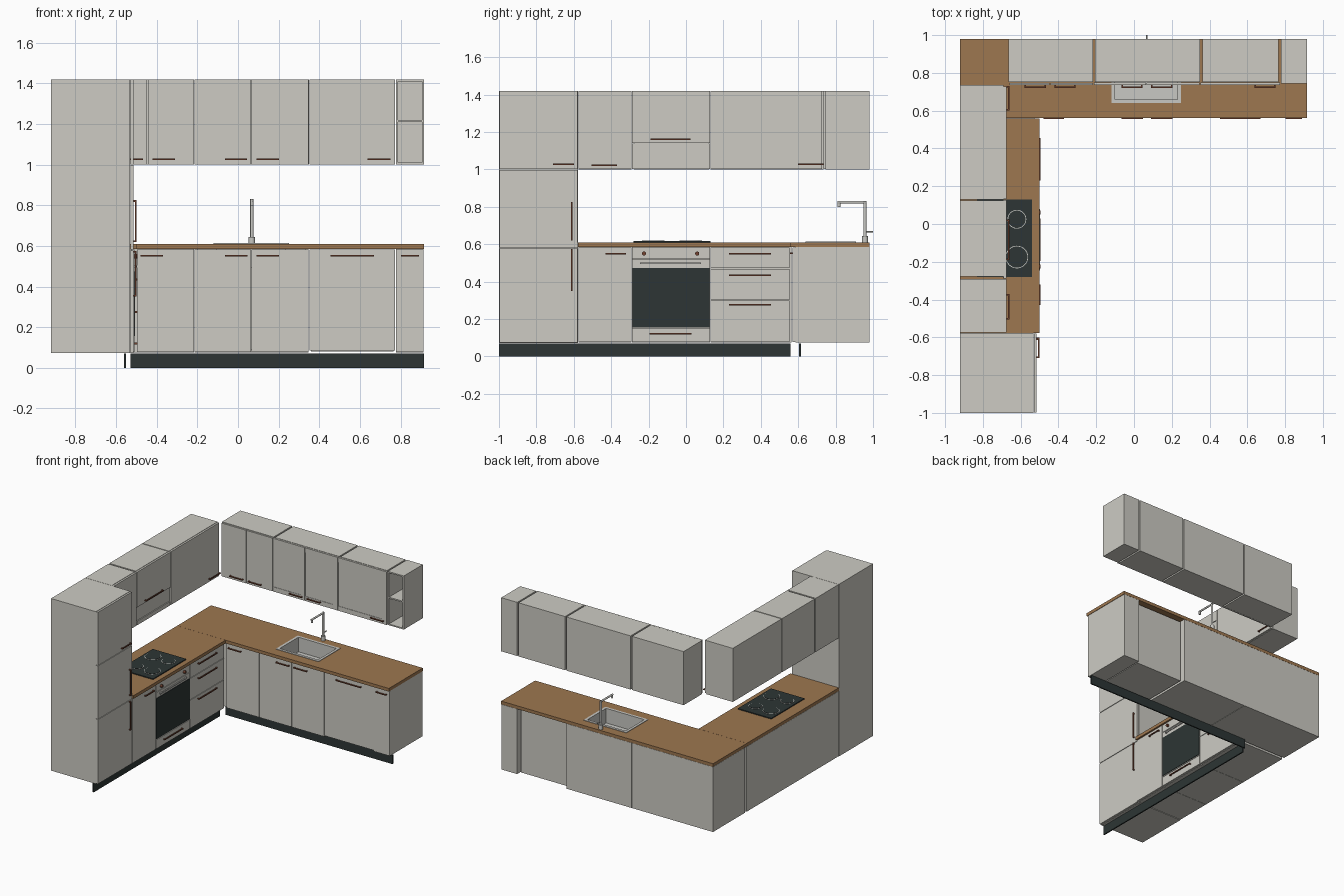
import bpy, bmesh, math
from mathutils import Vector

if "Cube" in bpy.data.objects:
    bpy.data.objects.remove(bpy.data.objects["Cube"])


def material(name, rgb):
    m = bpy.data.materials.new(name)
    m.diffuse_color = (*rgb, 1)
    m.use_nodes = True
    m.node_tree.nodes["Principled BSDF"].inputs["Base Color"].default_value = m.diffuse_color
    return m


CREAM = material("cabinet cream", (0.61, 0.60, 0.55))
WOOD = material("worktop wood", (0.34, 0.185, 0.08))
DARK = material("dark glass", (0.026, 0.036, 0.035))
BROWN = material("handle brown", (0.17, 0.055, 0.03))
STEEL = material("steel", (0.58, 0.58, 0.55))


def finish(name, bm, mat):
    bmesh.ops.recalc_face_normals(bm, faces=bm.faces)
    me = bpy.data.meshes.new(name)
    bm.to_mesh(me)
    bm.free()
    me.materials.append(mat)
    ob = bpy.data.objects.new(name, me)
    bpy.context.collection.objects.link(ob)
    return ob


def boxes(name, mat, *spans):
    """One object from boxes given as (x0, x1, y0, y1, z0, z1)."""
    bm = bmesh.new()
    for x0, x1, y0, y1, z0, z1 in spans:
        vs = bmesh.ops.create_cube(bm, size=1)["verts"]
        for v in vs:
            v.co = Vector(((x0 + x1) / 2 + v.co.x * (x1 - x0),
                           (y0 + y1) / 2 + v.co.y * (y1 - y0),
                           (z0 + z1) / 2 + v.co.z * (z1 - z0)))
    return finish(name, bm, mat)


def tube(name, mat, a, b, r, sides=16):
    """Cylinder from point a to point b."""
    a, b = Vector(a), Vector(b)
    bm = bmesh.new()
    bmesh.ops.create_cone(bm, cap_ends=True, segments=sides, radius1=r, radius2=r, depth=(b - a).length)
    rot = Vector((0, 0, 1)).rotation_difference(b - a).to_matrix()
    for v in bm.verts:
        v.co = rot @ v.co + (a + b) / 2
    for f in bm.faces:
        f.smooth = len(f.verts) == 4
    return finish(name, bm, mat)


def place(run, u0, u1, d0, d1, z0, z1):
    """Left run: u along y, facing +x. Back run: u along x, facing -y. d is depth out of the wall."""
    if run == "left":
        return (-0.92 + d0, -0.92 + d1, u0, u1, z0, z1)
    return (u0, u1, 0.98 - d1, 0.98 - d0, z0, z1)


def panel(name, run, u0, u1, face, z0, z1, thick=0.015, mat=CREAM, gap=0.002):
    return boxes(name, mat, place(run, u0 + gap, u1 - gap, face - thick, face, z0 + gap, z1 - gap))


def handle(name, run, u0, u1, face, z0, z1=None):
    """Bar on two posts; vertical when z1 is given."""
    h = 0.004
    if z1 is None:
        bar = (u0, u1, face + 0.008, face + 0.015, z0 - h, z0 + h)
        posts = [(u, u + 0.008, face, face + 0.01, z0 - h, z0 + h) for u in (u0, u1 - 0.008)]
    else:
        bar = (u0, u1, face + 0.008, face + 0.015, z0, z1)
        posts = [(u0, u1, face, face + 0.01, z, z + 0.008) for z in (z0, z1 - 0.008)]
    boxes(name, BROWN, *[place(run, *p) for p in [bar] + posts])


BASE, UPPER, TALL = 0.41, 0.245, 0.405   # front face depths

# Plinths
boxes("plinth_left", DARK, (-0.56, -0.55, -1, 0.56, 0, 0.07))
boxes("plinth_back", DARK, (-0.53, 0.915, 0.605, 0.615, 0, 0.07))

# Tall cabinet
boxes("tall_cabinet", CREAM, (-0.92, -0.531, -1, -0.577, 0.072, 1.42))
for z0, z1 in ((0.072, 0.58), (0.58, 1.0), (1.0, 1.42)):
    panel("tall_door", "left", -1, -0.577, TALL, z0, z1)
handle("tall_handle_low", "left", -0.614, -0.606, TALL, 0.35, 0.575)
handle("tall_handle_mid", "left", -0.614, -0.606, TALL, 0.62, 0.825)
handle("tall_handle_top", "left", -0.71, -0.60, TALL, 1.027)

# Left base carcasses
for u0, u1 in ((-0.575, -0.291), (-0.289, 0.129), (0.131, 0.565)):
    boxes("left_base_carcass", CREAM, place("left", u0, u1, 0, BASE - 0.016, 0.075, 0.584))
panel("left_base_door", "left", -0.577, -0.29, BASE, 0.075, 0.584)
handle("left_base_handle", "left", -0.43, -0.32, BASE, 0.55)
for z0, z1, h in ((0.075, 0.30, 0.275), (0.30, 0.47, 0.435), (0.47, 0.584, 0.55)):
    panel("drawer_front", "left", 0.13, 0.555, BASE, z0, z1)
    handle("drawer_handle", "left", 0.23, 0.455, BASE, h)

# Oven
panel("oven_controls", "left", -0.29, 0.13, BASE, 0.52, 0.584)
panel("oven_door_frame", "left", -0.29, 0.13, BASE, 0.15, 0.52)
panel("oven_glass", "left", -0.288, 0.128, BASE + 0.004, 0.155, 0.475, 0.008, DARK)
panel("oven_drawer", "left", -0.29, 0.13, BASE, 0.075, 0.15)
handle("oven_drawer_handle", "left", -0.195, 0.03, BASE, 0.12)
boxes("oven_handle", STEEL, place("left", -0.245, 0.08, BASE + 0.006, BASE + 0.012, 0.493, 0.503),
      *[place("left", u, u + 0.01, BASE, BASE + 0.008, 0.493, 0.503) for u in (-0.245, 0.07)])
for y in (-0.225, 0.06):
    tube("oven_knob", BROWN, (-0.51, y, 0.55), (-0.495, y, 0.55), 0.011)

# Back base carcasses; the sink unit is an open box, the dishwasher a shallower block
boxes("corner_carcass", CREAM, (-0.92, -0.217, 0.586, 0.98, 0.075, 0.584))
boxes("sink_carcass", CREAM, (-0.215, 0.348, 0.586, 0.98, 0.075, 0.09),
      (-0.215, -0.2, 0.586, 0.98, 0.09, 0.584), (0.333, 0.348, 0.586, 0.98, 0.09, 0.584),
      (-0.2, 0.333, 0.965, 0.98, 0.09, 0.584))
boxes("dishwasher_body", CREAM, (0.36, 0.765, 0.586, 0.95, 0.08, 0.57))
boxes("end_carcass", CREAM, (0.777, 0.913, 0.586, 0.98, 0.075, 0.584))
for u0, u1, z0 in ((-0.5, -0.215, 0.075), (-0.215, 0.065, 0.075), (0.065, 0.35, 0.075),
                   (0.35, 0.775, 0.083), (0.775, 0.915, 0.075)):
    panel("back_base_door", "back", u0, u1, BASE, z0, 0.584)
for u0, u1 in ((-0.48, -0.37), (-0.065, 0.047), (0.09, 0.203), (0.455, 0.67), (0.803, 0.89)):
    handle("back_base_handle", "back", u0, u1, BASE, 0.552)

# Worktops, leaving the sink opening free
T0, T1 = 0.585, 0.61
SX0, SX1, SY0, SY1 = -0.105, 0.235, 0.655, 0.895
boxes("worktop_left", WOOD, (-0.92, -0.5, -0.577, 0.559, T0, T1))
boxes("worktop_back", WOOD, (-0.92, SX0, 0.56, 0.98, T0, T1), (SX1, 0.915, 0.56, 0.98, T0, T1),
      (SX0, SX1, 0.56, SY0, T0, T1), (SX0, SX1, SY1, 0.98, T0, T1))

# Sink: flat rim and open basin
R0, R1 = 0.61, 0.614
boxes("sink_rim", STEEL, (-0.12, SX0 + 0.005, 0.64, 0.91, R0, R1), (SX1 - 0.005, 0.25, 0.64, 0.91, R0, R1),
      (SX0, SX1, 0.64, SY0 + 0.005, R0, R1), (SX0, SX1, SY1 - 0.005, 0.91, R0, R1))
W = 0.005
boxes("sink_basin", STEEL, (SX0, SX1, SY0, SY1, 0.495, 0.50),
      (SX0, SX0 + W, SY0, SY1, 0.50, R0), (SX1 - W, SX1, SY0, SY1, 0.50, R0),
      (SX0, SX1, SY0, SY0 + W, 0.50, R0), (SX0, SX1, SY1 - W, SY1, 0.50, R0))
tube("sink_drain", DARK, (0.065, 0.775, 0.50), (0.065, 0.775, 0.503), 0.02)

# Tap
tx, ty = 0.068, 0.957
tube("tap_base", STEEL, (tx, ty, 0.61), (tx, ty, 0.645), 0.016)
tube("tap_column", STEEL, (tx, ty, 0.64), (tx, ty, 0.83), 0.008)
tube("tap_spout", STEEL, (tx, ty + 0.008, 0.824), (tx, 0.81, 0.824), 0.007)
tube("tap_nozzle", STEEL, (tx, 0.818, 0.826), (tx, 0.818, 0.80), 0.008)
tube("tap_lever", STEEL, (tx, ty, 0.667), (tx, 1.0, 0.667), 0.004)

# Hob with four ringed burners
boxes("hob_glass", DARK, (-0.83, -0.54, -0.28, 0.13, 0.61, 0.617))
for x, y, r in ((-0.62, 0.025, 0.05), (-0.62, -0.175, 0.06), (-0.755, 0.025, 0.06), (-0.755, -0.175, 0.05)):
    tube("burner_ring", STEEL, (x, y, 0.616), (x, y, 0.619), r, 32)
    tube("burner_plate", DARK, (x, y, 0.616), (x, y, 0.621), r - 0.004, 32)

# Left wall cabinets and extractor hood
for u0, u1, z0 in ((-0.575, -0.291, 1.0), (-0.279, 0.124, 1.0), (0.131, 0.735, 1.0)):
    boxes("left_wall_carcass", CREAM, place("left", u0, u1, 0, UPPER - 0.016, z0, 1.42))
panel("left_wall_door", "left", -0.577, -0.29, UPPER, 1.0, 1.42)
panel("hood_door", "left", -0.29, 0.13, UPPER, 1.14, 1.42)
panel("hood_front", "left", -0.29, 0.13, UPPER - 0.008, 1.0, 1.14, 0.01)
panel("hood_visor", "left", -0.287, 0.125, UPPER, 1.0, 1.035)
panel("left_wall_door", "left", 0.13, 0.73, UPPER, 1.0, 1.42)
for u0, u1, z in ((-0.505, -0.37, 1.022), (-0.19, 0.025, 1.16), (0.60, 0.73, 1.027)):
    handle("left_wall_handle", "left", u0, u1, UPPER, z)

# Back wall cabinets
for u0, u1 in ((-0.665, -0.218), (-0.206, 0.35), (0.362, 0.765)):
    boxes("back_wall_carcass", CREAM, place("back", u0, u1, 0, UPPER - 0.016, 1.0, 1.42))
for u0, u1 in ((-0.66, -0.445), (-0.445, -0.215), (-0.215, 0.065), (0.065, 0.35), (0.35, 0.775)):
    framed = u0 > -0.3
    panel("back_wall_door", "back", u0, u1, UPPER - 0.003 * framed, 1.0, 1.42, 0.012)
    if framed:
        f = (UPPER - 0.004, UPPER)
        boxes("door_frame", CREAM, place("back", u0 + 0.002, u1 - 0.002, *f, 1.38, 1.418),
              place("back", u0 + 0.002, u1 - 0.002, *f, 1.002, 1.038),
              place("back", u1 - 0.04, u1 - 0.002, *f, 1.038, 1.38))
for u0, u1 in ((-0.58, -0.467), (-0.42, -0.31), (-0.065, 0.045), (0.09, 0.203), (0.638, 0.75)):
    handle("back_wall_handle", "back", u0, u1, UPPER, 1.027)

# Open end shelf
D = UPPER - 0.01
boxes("open_shelf", CREAM, *[place("back", *s) for s in (
    (0.777, 0.787, 0, D, 1.0, 1.42), (0.905, 0.915, 0, D, 1.0, 1.42),
    (0.787, 0.905, 0, D, 1.0, 1.01), (0.787, 0.905, 0, D, 1.41, 1.42),
    (0.787, 0.905, 0, D, 1.21, 1.22), (0.787, 0.905, 0, 0.01, 1.01, 1.41))])
